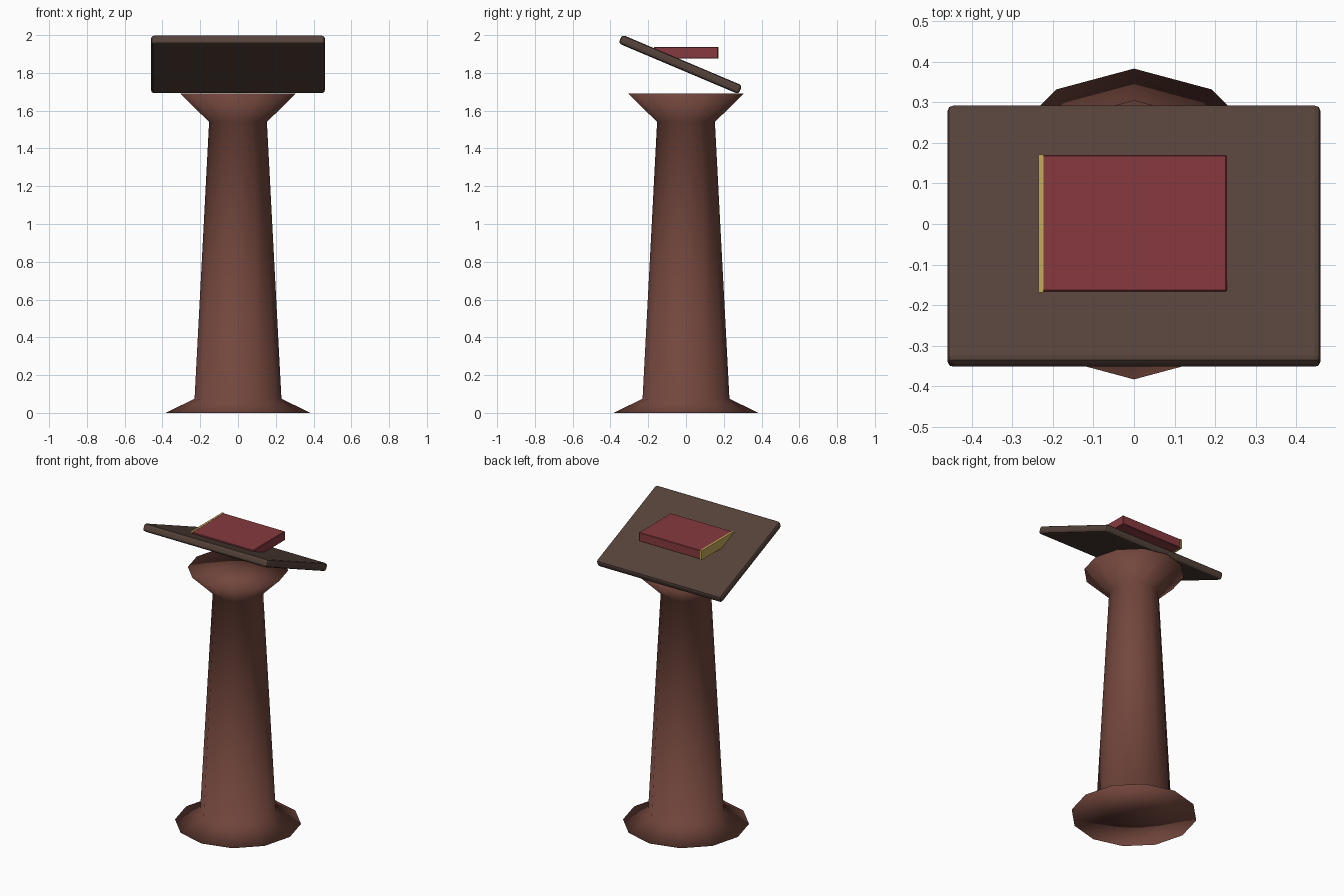
import bpy, bmesh, math

if "Cube" in bpy.data.objects:
    bpy.data.objects.remove(bpy.data.objects["Cube"])


def paint(obj, name, rgb):
    mat = bpy.data.materials.new(name)
    mat.diffuse_color = (*rgb, 1)
    mat.use_nodes = True
    mat.node_tree.nodes["Principled BSDF"].inputs["Base Color"].default_value = mat.diffuse_color
    obj.data.materials.append(mat)


def lathe(name, profile, sides):
    """Closed surface of revolution; radius-zero points become poles."""
    bm = bmesh.new()
    rings = []
    for r, z in profile:
        if r == 0:
            rings.append([bm.verts.new((0, 0, z))] * sides)
        else:
            rings.append([bm.verts.new((r * math.cos(2 * math.pi * i / sides),
                                        r * math.sin(2 * math.pi * i / sides), z))
                          for i in range(sides)])
    for a, b in zip(rings, rings[1:]):
        for i in range(sides):
            j = (i + 1) % sides
            corners = list(dict.fromkeys((a[i], a[j], b[j], b[i])))
            bm.faces.new(corners).smooth = True
    bmesh.ops.recalc_face_normals(bm, faces=bm.faces[:])
    mesh = bpy.data.meshes.new(name)
    bm.to_mesh(mesh)
    bm.free()
    obj = bpy.data.objects.new(name, mesh)
    bpy.context.collection.objects.link(obj)
    return obj


def box(name, size, centre, tilt=0, bevel=0, segments=2):
    bpy.ops.mesh.primitive_cube_add(size=1, location=centre, rotation=(tilt, 0, 0))
    obj = bpy.context.object
    obj.name = name
    obj.scale = size
    bpy.ops.object.transform_apply(location=False, rotation=False, scale=True)
    if bevel:
        mod = obj.modifiers.new("rounded_edges", 'BEVEL')
        mod.width = bevel
        mod.segments = segments
    return obj


# Twelve-sided pedestal: flared foot, tapering shaft, flared capital
pedestal = lathe("pedestal", [(0, 0), (0.383, 0), (0.23, 0.075), (0.153, 1.54),
                              (0.305, 1.69), (0, 1.69)], 12)
paint(pedestal, "red_brown_wood", (0.17, 0.062, 0.046))

# Reading board, tilted with its high edge at the front
board = box("reading_board", (0.92, 0.69, 0.05), (0, -0.03, 1.845),
            tilt=-0.4, bevel=0.015)
paint(board, "dark_wood", (0.09, 0.055, 0.042))

# Level book partly sunk into the board
book = box("book", (0.458, 0.336, 0.06), (0, 0.002, 1.907), bevel=0.003, segments=1)
paint(book, "red_cover", (0.24, 0.042, 0.05))

# Gilt strip along the left end of the book
strip = box("book_edge", (0.013, 0.34, 0.062), (-0.2295, 0.001, 1.907))
paint(strip, "gilt", (0.55, 0.4, 0.1))
